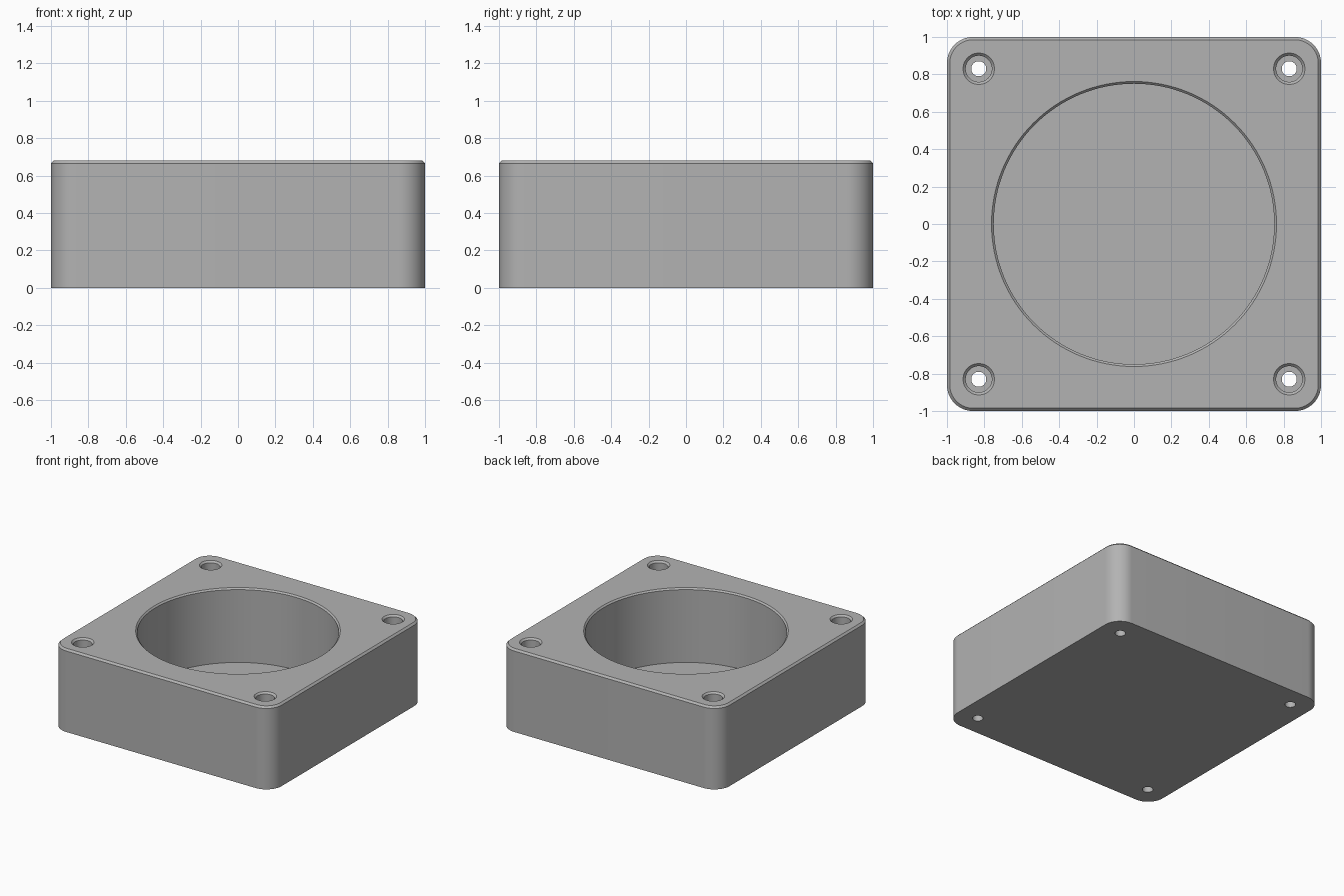
import bpy, bmesh
from math import pi, sin, cos, radians

cube = bpy.data.objects.get("Cube")
if cube:
    bpy.data.objects.remove(cube, do_unlink=True)

HEIGHT, CORNER, CHAMFER = 0.68, 0.14, 0.015

grey = bpy.data.materials.new("plain grey")
grey.use_nodes = True
colour = (0.45, 0.45, 0.45, 1)
grey.diffuse_color = colour
grey.node_tree.nodes["Principled BSDF"].inputs["Base Color"].default_value = colour


def loft(name, rings):
    """Closed solid from a stack of matching point rings, bottom to top."""
    bm = bmesh.new()
    loops = [[bm.verts.new(p) for p in ring] for ring in rings]
    n = len(loops[0])
    for a, b in zip(loops, loops[1:]):
        for i in range(n):
            j = (i + 1) % n
            bm.faces.new((a[i], a[j], b[j], b[i]))
    bm.faces.new(loops[0][::-1])
    bm.faces.new(loops[-1])
    mesh = bpy.data.meshes.new(name)
    bm.to_mesh(mesh)
    bm.free()
    mesh.materials.append(grey)
    obj = bpy.data.objects.new(name, mesh)
    bpy.context.collection.objects.link(obj)
    return obj


def rounded_square(inset, z, steps=16):
    c, r = 1 - CORNER, CORNER - inset
    ring = []
    for q, (sx, sy) in enumerate(((1, 1), (-1, 1), (-1, -1), (1, -1))):
        for k in range(steps + 1):
            a = (q + k / steps) * pi / 2
            ring.append((sx * c + r * cos(a), sy * c + r * sin(a), z))
    return ring


def turned(name, profile, x=0, y=0, sides=48):
    return loft(name, [[(x + r * cos(2 * pi * i / sides), y + r * sin(2 * pi * i / sides), z)
                        for i in range(sides)] for r, z in profile])


def chamfered_mouth(r, edge):
    """Profile end that flares through the top face."""
    over = 0.02
    return [(r, HEIGHT - edge), (r + edge + over, HEIGHT + over)]


# Block with rounded corners and a chamfered top edge
housing = loft("housing", [rounded_square(0, 0),
                           rounded_square(0, HEIGHT - CHAMFER),
                           rounded_square(CHAMFER, HEIGHT)])

# Round pocket and four counterbored screw holes
cutters = [turned("pocket_cutter", [(0.75, 0.07)] + chamfered_mouth(0.75, 0.012), sides=128)]
for sx in (-1, 1):
    for sy in (-1, 1):
        profile = [(0.04, -0.05), (0.04, 0.55), (0.07, 0.55)] + chamfered_mouth(0.07, 0.014)
        cutters.append(turned("screw_hole_cutter", profile, sx * 0.83, sy * 0.83))

bpy.context.view_layer.objects.active = housing
for cutter in cutters:
    cutter.hide_render = True
    mod = housing.modifiers.new("cut", "BOOLEAN")
    mod.operation, mod.solver, mod.object = "DIFFERENCE", "EXACT", cutter
    bpy.ops.object.modifier_apply(modifier=mod.name)
    bpy.data.objects.remove(cutter, do_unlink=True)

bpy.ops.object.select_all(action="DESELECT")
housing.select_set(True)
bpy.ops.object.shade_smooth_by_angle(angle=radians(30))
